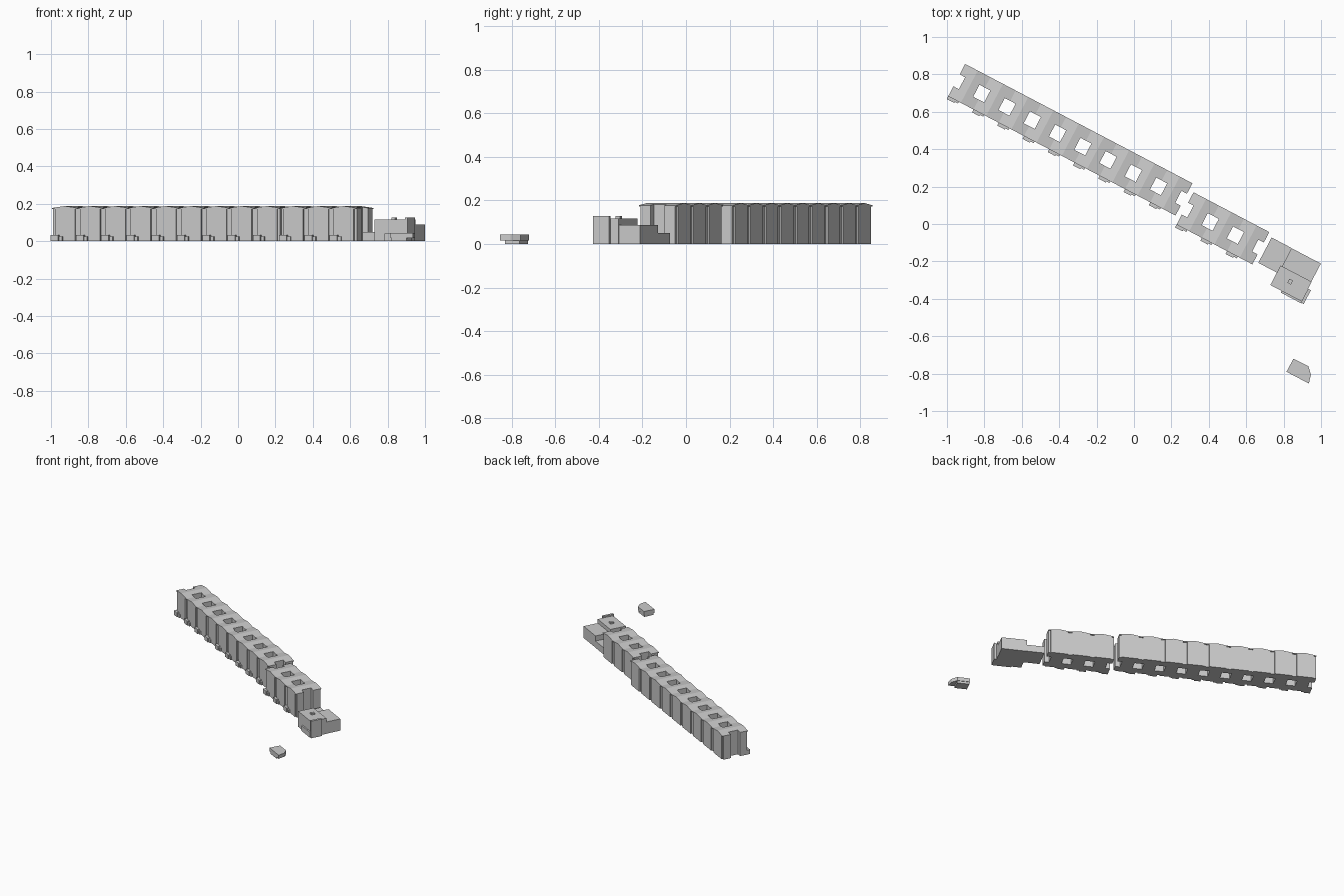
import bpy, bmesh, math
from mathutils import Matrix

if "Cube" in bpy.data.objects:
    bpy.data.objects.remove(bpy.data.objects["Cube"])

ANGLE = math.radians(-27.7)          # whole site is turned about z
ROT = Matrix.Rotation(ANGLE, 4, 'Z')
W = 0.1525                           # width of one house unit
H = W / 2
COURT = 0.033                        # half width of the light court


def prism(bm, pts, z0, top, skip_u=None):
    """Extrude a plan outline (u, v) from z0 up to top(u)."""
    lo = [bm.verts.new((u, v, z0)) for u, v in pts]
    hi = [bm.verts.new((u, v, top(u))) for u, v in pts]
    bm.faces.new(lo[::-1])
    bm.faces.new(hi)
    n = len(pts)
    for i in range(n):
        j = (i + 1) % n
        if skip_u is not None and pts[i][0] == skip_u == pts[j][0]:
            continue
        bm.faces.new((lo[i], lo[j], hi[j], hi[i]))


def rect(u0, u1, v0, v1):
    return [(u0, v0), (u1, v0), (u1, v1), (u0, v1)]


def finish(name, bm):
    bmesh.ops.remove_doubles(bm, verts=bm.verts, dist=1e-5)
    bmesh.ops.recalc_face_normals(bm, faces=bm.faces)
    me = bpy.data.meshes.new(name)
    bm.to_mesh(me)
    bm.free()
    return me


def place(name, me, u=0.0, v=0.0):
    ob = bpy.data.objects.new(name, me)
    bpy.context.collection.objects.link(ob)
    ob.matrix_world = ROT @ Matrix.Translation((u, v, 0))
    return ob


def block(name, pts, z0, z1):
    bm = bmesh.new()
    prism(bm, pts, z0, lambda u: z1)
    return place(name, finish(name, bm))


def half_outline(recess, width):
    """Left half of a unit plan, with half a light court in its side."""
    f, b, c0, c1 = 0.0, 0.195, 0.06, 0.132
    return [(0, f), (0, b), (-H + width, b), (-H + width, b - recess),
            (-H, b - recess), (-H, c1), (-H + COURT, c1), (-H + COURT, c0),
            (-H, c0), (-H, f + recess), (-H + width, f + recess), (-H + width, f)] if recess else \
           [(0, f), (0, b), (-H, b), (-H, c1), (-H + COURT, c1),
            (-H + COURT, c0), (-H, c0), (-H, f)]


def both_halves(bm, pts, z0, top):
    prism(bm, pts, z0, top, 0)
    prism(bm, [(-u, v) for u, v in pts[::-1]], z0, top, 0)


# house walls, with shallow recessed strips at the party walls
bm = bmesh.new()
both_halves(bm, half_outline(0.008, 0.016), 0, lambda u: 0.173)
walls = finish("house_walls", bm)

# shallow gable roof, ridge running front to back
bm = bmesh.new()
both_halves(bm, half_outline(0, 0), 0.173, lambda u: 0.188 - 0.010 * abs(u) / H)
roof = finish("house_roof", bm)

# stepped entrance porch
bm = bmesh.new()
prism(bm, rect(-H, -H + 0.045, -0.017, 0.008), 0, lambda u: 0.032)
prism(bm, rect(-H + 0.045, -H + 0.064, -0.010, 0.004), 0, lambda u: 0.024)
porch = finish("porch", bm)

# two terraces: start u, front v, number of houses
for start, front, count in ((-1.197, 0.143, 9), (0.203, 0.103, 3)):
    for i in range(count):
        u = start + H + i * W
        for name, me in (("house_walls", walls), ("house_roof", roof), ("porch", porch)):
            place(name, me, u, front)

# low end building
block("link_wing", rect(0.685, 0.806, 0.125, 0.278), 0, 0.05)
block("rear_wing", rect(0.806, 0.983, 0.16, 0.277), 0, 0.088)
block("front_wing", rect(0.797, 0.985, 0.05, 0.168), 0, 0.117)
block("end_parapet", rect(0.985, 1.002, 0.043, 0.126), 0.0, 0.128)
block("front_plinth", rect(0.865, 0.99, 0.040, 0.05), 0, 0.04)
block("chimney", rect(0.872, 0.893, 0.103, 0.127), 0.117, 0.128)

# small detached kiosk: roof slab with cut corner over a smaller base
inv = ROT.inverted()


def local(pts):
    return [tuple((inv @ Matrix.Translation((x, y, 0))).translation[:2]) for x, y in pts]


block("kiosk_roof", local([(0.815, -0.79), (0.935, -0.853), (0.946, -0.805),
                           (0.932, -0.76), (0.853, -0.72)]), 0.016, 0.043)
block("kiosk_base", local([(0.822, -0.79), (0.90, -0.83), (0.928, -0.763),
                           (0.854, -0.725)]), 0, 0.016)
